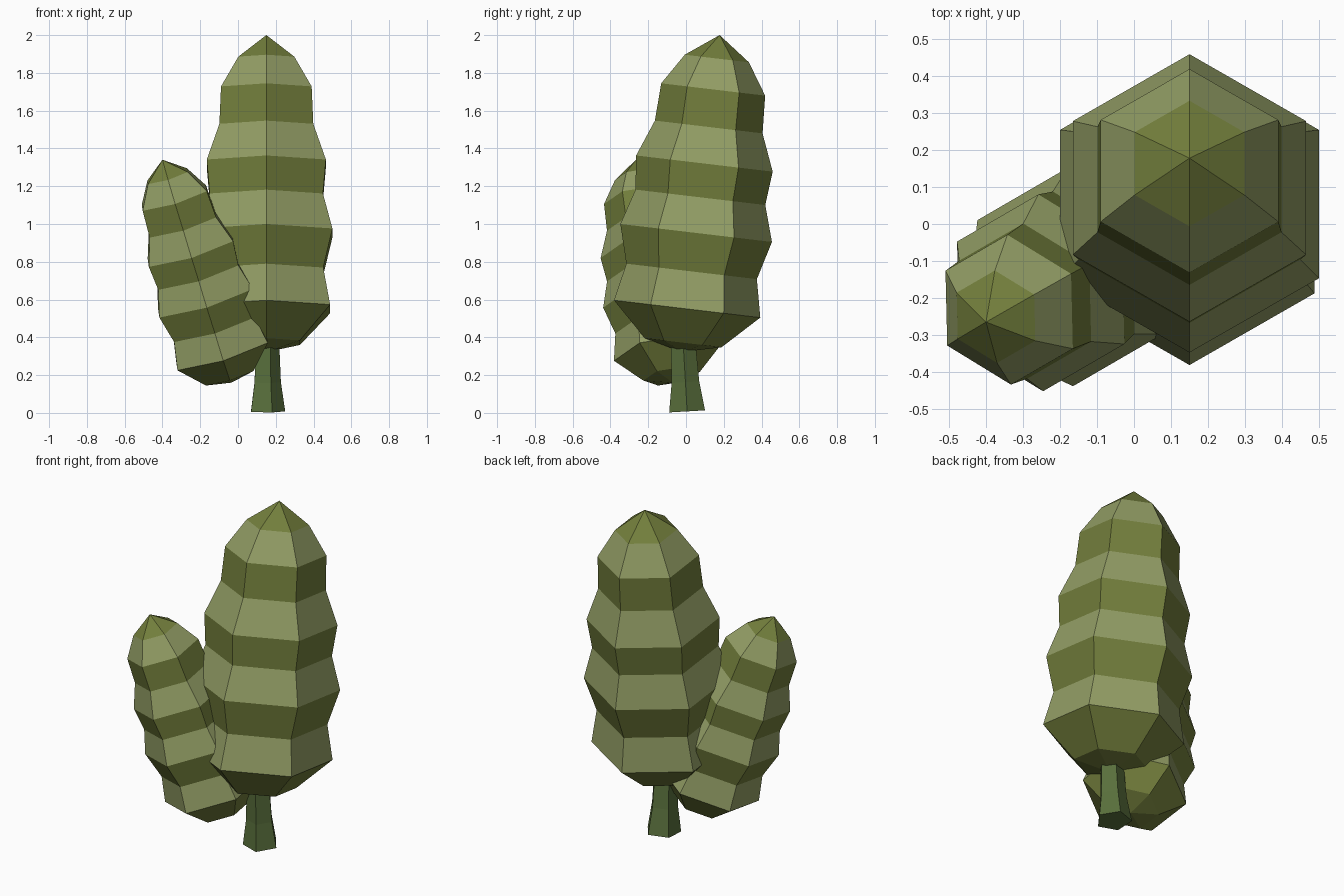
import bpy, bmesh
from math import cos, sin, pi
from mathutils import Vector

if "Cube" in bpy.data.objects:
    bpy.data.objects.remove(bpy.data.objects["Cube"])


def material(name, rgb):
    m = bpy.data.materials.new(name)
    m.diffuse_color = (*rgb, 1)
    m.use_nodes = True
    m.node_tree.nodes["Principled BSDF"].inputs["Base Color"].default_value = m.diffuse_color
    return m


PALE = material("pale_leaf", (0.29, 0.34, 0.13))
DEEP = material("deep_leaf", (0.17, 0.21, 0.045))
BARK = material("bark", (0.10, 0.16, 0.045))


def lathe(name, profile, sides, turn, start, end, scale, mats):
    """Faceted solid of (height, radius) rings along the line start -> end."""
    start, end = Vector(start), Vector(end)
    rot = Vector((0, 0, 1)).rotation_difference(end - start)
    bm = bmesh.new()
    rings = []
    for h, r in profile:
        n = sides if r > 0 else 1
        rings.append([bm.verts.new(start + rot @ (Vector((
            r * cos(turn + 2 * pi * i / sides),
            r * sin(turn + 2 * pi * i / sides), h)) * scale)) for i in range(n)])
    for k, (a, b) in enumerate(zip(rings, rings[1:])):
        for i in range(sides):
            j = (i + 1) % sides
            if len(a) == 1:
                f = bm.faces.new((a[0], b[j], b[i]))
            elif len(b) == 1:
                f = bm.faces.new((a[i], a[j], b[0]))
            else:
                f = bm.faces.new((a[i], a[j], b[j], b[i]))
            # bottom cup is deep, then the tiers alternate
            f.material_index = 0 if k < 2 else (k + 1) % 2
            if len(mats) == 1:
                f.material_index = 0
    for ring, flip in ((rings[0], True), (rings[-1], False)):
        if len(ring) > 1:
            bm.faces.new(ring[::-1] if flip else ring)
    bmesh.ops.recalc_face_normals(bm, faces=bm.faces)
    me = bpy.data.meshes.new(name)
    bm.to_mesh(me)
    bm.free()
    for m in mats:
        me.materials.append(m)
    ob = bpy.data.objects.new(name, me)
    bpy.context.collection.objects.link(ob)
    return ob


# Tiered foliage profile shared by both crowns: (height, radius)
CROWN = [(0, 0), (0.05, 0.205), (0.23, 0.39), (0.43, 0.348), (0.635, 0.404),
         (0.825, 0.346), (1.005, 0.364), (1.20, 0.287), (1.40, 0.277),
         (1.565, 0.171), (1.69, 0)]

lathe("large_crown", CROWN, 6, pi / 6,
      (0.15, -0.021, 0.322), (0.15, 0.178, 2.0), 1.0, [DEEP, PALE])
lathe("small_crown", CROWN, 6, pi / 6,
      (-0.035, -0.07, 0.16), (-0.40, -0.265, 1.34), 0.74, [DEEP, PALE])

# Five-sided trunk, leaning slightly forward
lathe("trunk", [(0, 0.10), (0.155, 0.077), (0.42, 0.066)], 5, 0,
      (0.15, 0.006, 0.008), (0.15, -0.018, 0.42), 1.0, [BARK])
